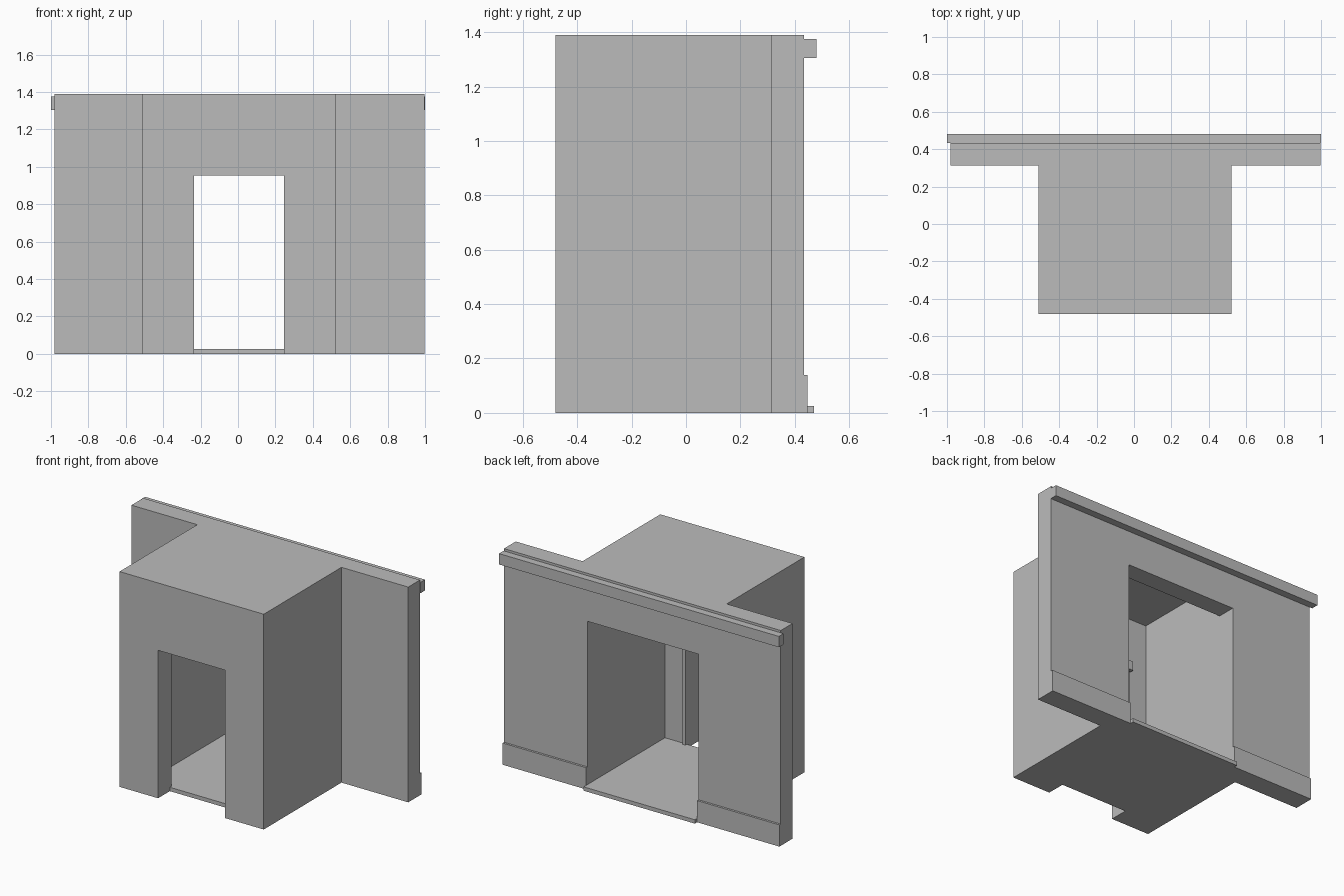
import bpy
import bmesh
from mathutils import Vector

if "Cube" in bpy.data.objects:
    bpy.data.objects.remove(bpy.data.objects["Cube"])

grey = bpy.data.materials.new("plain grey")
grey.diffuse_color = (0.5, 0.5, 0.5, 1)
grey.use_nodes = True
grey.node_tree.nodes["Principled BSDF"].inputs["Base Color"].default_value = grey.diffuse_color


def prism(name, outline, direction):
    """Extrude a planar outline along a direction into a closed solid."""
    bm = bmesh.new()
    face = bm.faces.new([bm.verts.new(p) for p in outline])
    res = bmesh.ops.extrude_face_region(bm, geom=[face])
    moved = [v for v in res["geom"] if isinstance(v, bmesh.types.BMVert)]
    bmesh.ops.translate(bm, verts=moved, vec=Vector(direction))
    bmesh.ops.recalc_face_normals(bm, faces=bm.faces)
    mesh = bpy.data.meshes.new(name)
    bm.to_mesh(mesh)
    bm.free()
    mesh.materials.append(grey)
    obj = bpy.data.objects.new(name, mesh)
    bpy.context.collection.objects.link(obj)
    return obj


def box(name, x, y, z):
    corners = [(x[0], y[0]), (x[1], y[0]), (x[1], y[1]), (x[0], y[1])]
    return prism(name, [(a, b, z[0]) for a, b in corners], (0, 0, z[1] - z[0]))


def cut(target, cutter):
    mod = target.modifiers.new(cutter.name, "BOOLEAN")
    mod.operation = "DIFFERENCE"
    mod.solver = "EXACT"
    mod.object = cutter
    cutter.hide_render = True
    cutter.display_type = "WIRE"


FRONT, WING, BACK, TOP = -0.48, 0.313, 0.433, 1.39
LEFT, RIGHT = -0.98, 0.997          # wall ends
ROOM_L, ROOM_R = -0.392, 0.402      # room sides, also the wide rear opening
DOOR_L, DOOR_R, DOOR_TOP = -0.235, 0.245, 0.955
INNER = -0.36                       # inside of the front wall

# T-shaped wall block: projecting room with a wing on each side
plan = [(LEFT, BACK), (LEFT, WING), (-0.51, WING), (-0.51, FRONT),
        (0.52, FRONT), (0.52, WING), (RIGHT, WING), (RIGHT, BACK)]
walls = prism("walls", [(x, y, 0) for x, y in plan], (0, 0, TOP))

# Hollow room, opening to the rear under a lower lintel
section = [(INNER, -0.1), (0.6, -0.1), (0.6, 1.08),
           (WING, 1.08), (WING, 1.31), (INNER, 1.31)]
cut(walls, prism("room_cutter", [(ROOM_L, y, z) for y, z in section],
                 (ROOM_R - ROOM_L, 0, 0)))

# Narrow front doorway
cut(walls, box("doorway_cutter", (DOOR_L, DOOR_R), (-0.6, -0.2), (-0.1, DOOR_TOP)))

# Floor slab with a rear threshold
box("floor", (ROOM_L, ROOM_R), (INNER, 0.47), (0, 0.025))

# Skirting on both sides of the rear opening
box("skirting_left", (LEFT, ROOM_L), (BACK, 0.447), (0, 0.14))
box("skirting_right", (ROOM_R, RIGHT), (BACK, 0.447), (0, 0.14))

# Moulding along the top of the rear face
box("top_moulding", (-1, 1), (BACK, 0.48), (1.305, 1.375))

# Thin casing around the doorway, inside the room
box("casing_left", (DOOR_L - 0.02, DOOR_L), (INNER, INNER + 0.015), (0.025, DOOR_TOP))
box("casing_right", (DOOR_R, DOOR_R + 0.02), (INNER, INNER + 0.015), (0.025, DOOR_TOP))
box("casing_head", (DOOR_L - 0.04, DOOR_R + 0.04), (INNER, INNER + 0.025),
    (DOOR_TOP, DOOR_TOP + 0.06))
